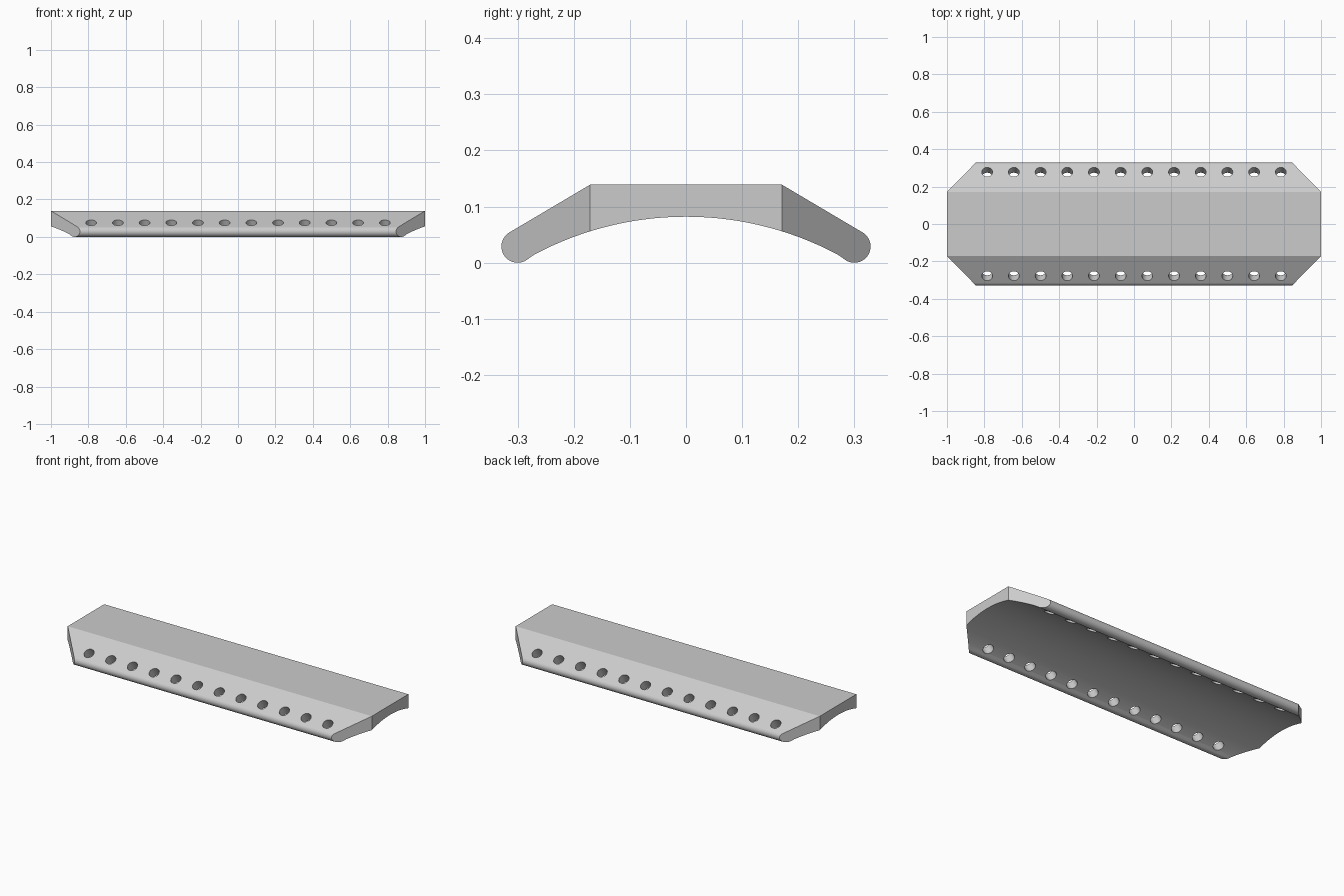
import bpy, bmesh, math
from mathutils import Vector, Matrix

if "Cube" in bpy.data.objects:
    bpy.data.objects.remove(bpy.data.objects["Cube"])

# Single flat grey
grey = bpy.data.materials.new("plain grey")
grey.use_nodes = True
grey.diffuse_color = (0.6, 0.6, 0.6, 1)
grey.node_tree.nodes["Principled BSDF"].inputs["Base Color"].default_value = (0.6, 0.6, 0.6, 1)

TOP_Y, TOP_Z = 0.171, 0.139          # edge of the flat top
LIP_Y, LIP_Z, LIP_R = 0.300, 0.029, 0.029   # rounded long edge
ARCH_Z, ARCH_R = 0.082, 0.575        # hollow underside
END_X, EDGE_X, EDGE_Y = 1.0, 0.845, 0.329   # plan corners


def make_object(name, bm):
    bmesh.ops.recalc_face_normals(bm, faces=bm.faces)
    mesh = bpy.data.meshes.new(name)
    bm.to_mesh(mesh)
    bm.free()
    mesh.materials.append(grey)
    obj = bpy.data.objects.new(name, mesh)
    bpy.context.collection.objects.link(obj)
    return obj


# Half profile: flat top edge, rounded lip, then the arched underside to the middle
half = [(TOP_Y, TOP_Z)]
for i in range(25):
    a = math.radians(60 - 180 * i / 24)
    half.append((LIP_Y + LIP_R * math.cos(a), LIP_Z + LIP_R * math.sin(a)))
for i in range(1, 16):
    a = math.radians(30 * (1 - i / 16))
    half.append((ARCH_R * math.sin(a), ARCH_Z - ARCH_R * (1 - math.cos(a))))
profile = half + [(0, ARCH_Z)] + [(-y, z) for y, z in reversed(half)]

# Extrude the profile along the length
bm = bmesh.new()
face = bm.faces.new([bm.verts.new((-END_X, y, z)) for y, z in profile])
ext = bmesh.ops.extrude_face_region(bm, geom=[face])
bmesh.ops.translate(bm, vec=(2 * END_X, 0, 0),
                    verts=[g for g in ext["geom"] if isinstance(g, bmesh.types.BMVert)])

# Slice the four corners off at an angle
for sx in (-1, 1):
    for sy in (-1, 1):
        normal = Vector((sx * (EDGE_Y - TOP_Y), sy * (END_X - EDGE_X), 0)).normalized()
        cut = bmesh.ops.bisect_plane(
            bm, geom=bm.verts[:] + bm.edges[:] + bm.faces[:], dist=1e-5,
            plane_co=(sx * END_X, sy * TOP_Y, 0), plane_no=normal, clear_outer=True)
        rim = [e for e in bm.edges if e.is_boundary]
        bmesh.ops.holes_fill(bm, edges=rim, sides=0)
cover = make_object("arched_cover", bm)

# Row of twelve holes square to each sloping side
bm = bmesh.new()
for sy in (-1, 1):
    for i in range(12):
        x = -0.785 + 1.57 * i / 11
        place = Matrix.Translation((x, sy * 0.278, 0.076)) @ Matrix.Rotation(
            math.radians(-30 * sy), 4, 'X')
        bmesh.ops.create_cone(bm, cap_ends=True, segments=24, radius1=0.029,
                              radius2=0.029, depth=0.2, matrix=place)
drills = make_object("hole_cutter", bm)
drills.hide_render = True

mod = cover.modifiers.new("holes", 'BOOLEAN')
mod.operation = 'DIFFERENCE'
mod.solver = 'EXACT'
mod.object = drills

bpy.ops.object.select_all(action='DESELECT')
bpy.context.view_layer.objects.active = cover
cover.select_set(True)
bpy.ops.object.modifier_apply(modifier=mod.name)
bpy.data.objects.remove(drills)
bpy.ops.object.shade_smooth_by_angle(angle=math.radians(20))
